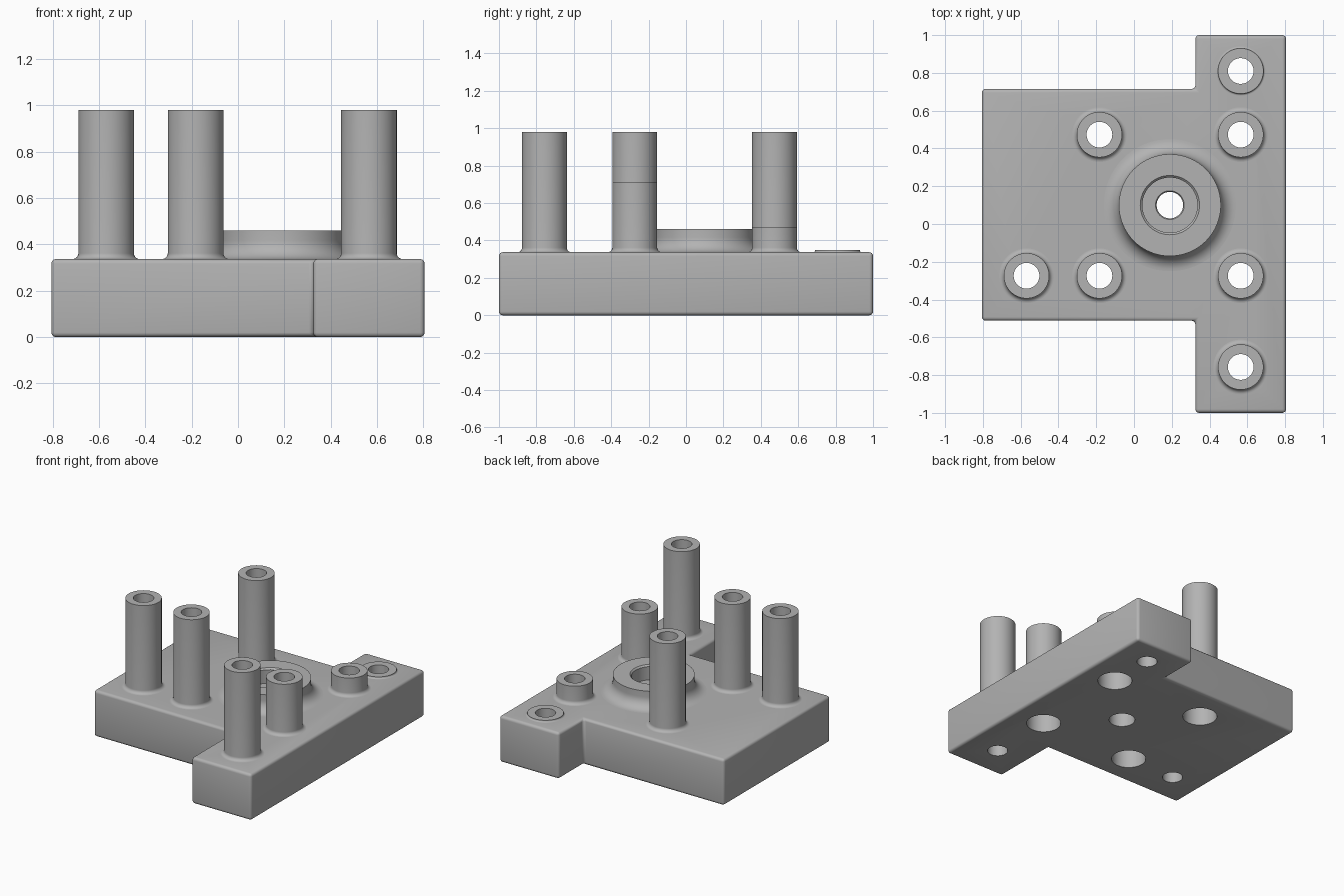
import bpy, bmesh
from math import cos, sin, pi, radians

if "Cube" in bpy.data.objects:
    bpy.data.objects.remove(bpy.data.objects["Cube"], do_unlink=True)

PLATE_TOP = 0.337
SIDES = 64
BORE = 0.068

grey = bpy.data.materials.new("plain grey")
grey.use_nodes = True
grey.diffuse_color = (0.45, 0.45, 0.45, 1)
grey.node_tree.nodes["Principled BSDF"].inputs["Base Color"].default_value = grey.diffuse_color


def finish(name, bm):
    bmesh.ops.recalc_face_normals(bm, faces=bm.faces)
    mesh = bpy.data.meshes.new(name)
    bm.to_mesh(mesh)
    bm.free()
    mesh.materials.append(grey)
    obj = bpy.data.objects.new(name, mesh)
    bpy.context.collection.objects.link(obj)
    return obj


def smooth(obj):
    bpy.ops.object.select_all(action='DESELECT')
    obj.select_set(True)
    bpy.context.view_layer.objects.active = obj
    bpy.ops.object.shade_smooth_by_angle(angle=radians(35))


def lathe(bm, profile, x, y, capped=False):
    """Turn a (radius, z) profile about a vertical axis at x, y."""
    rings = [[bm.verts.new((x + r * cos(2 * pi * i / SIDES), y + r * sin(2 * pi * i / SIDES), z))
              for i in range(SIDES)] for r, z in profile]
    for a, b in zip(rings, rings[1:]):
        for i in range(SIDES):
            j = (i + 1) % SIDES
            bm.faces.new((a[i], a[j], b[j], b[i]))
    if capped:
        bm.faces.new(rings[0])
        bm.faces.new(rings[-1])


def flare(radius, size, steps=8):
    """Concave fillet from the plate surface up to a cylinder wall."""
    angles = [pi / 2 * i / steps for i in range(steps + 1)]
    return [(radius + size * (1 - sin(a)), PLATE_TOP + size * (1 - cos(a))) for a in angles]


# Base plate: square body with a long arm along its left side
outline = [(-0.805, -0.512), (0.325, -0.512), (0.325, -1), (0.805, -1),
           (0.805, 1), (0.325, 1), (0.325, 0.715), (-0.805, 0.715)]
bm = bmesh.new()
bottom = bm.faces.new([bm.verts.new((x, y, 0)) for x, y in outline])
top = bmesh.ops.extrude_face_region(bm, geom=[bottom])["geom"]
bmesh.ops.translate(bm, verts=[v for v in top if isinstance(v, bmesh.types.BMVert)],
                    vec=(0, 0, PLATE_TOP))
bmesh.ops.recalc_face_normals(bm, faces=bm.faces)
bmesh.ops.bevel(bm, geom=bm.edges[:], offset=0.02, segments=4, profile=0.5, affect='EDGES')
plate = finish("base_plate", bm)

# Posts: name, x, y, top height, wide socket underneath
posts = [("back_arm_collar", 0.565, 0.81, 0.35, False),
         ("back_left_short_post", 0.565, 0.473, 0.47, True),
         ("back_middle_post", -0.183, 0.473, 0.98, True),
         ("front_right_post", -0.569, -0.274, 0.98, False),
         ("front_middle_post", -0.183, -0.274, 0.98, True),
         ("front_left_post", 0.565, -0.274, 0.71, True),
         ("front_arm_post", 0.565, -0.757, 0.98, False)]
cutter_bm = bmesh.new()
for name, x, y, height, wide in posts:
    bm = bmesh.new()
    size = min(0.025, height - PLATE_TOP - 0.002)
    lathe(bm, flare(0.12, size) + [(0.12, height), (BORE, height), (BORE, PLATE_TOP)], x, y)
    smooth(finish(name, bm))
    hole = [(BORE, -0.1), (BORE, 0.5)]
    if wide:
        hole = [(0.115, -0.1), (0.115, 0.22), (BORE, 0.22), (BORE, 0.5)]
    lathe(cutter_bm, hole, x, y, capped=True)

# Central boss with a counterbored recess
bx, by, boss_top, floor = 0.19, 0.1, 0.46, 0.352
bm = bmesh.new()
lathe(bm, flare(0.27, 0.08, 10) + [(0.27, boss_top), (0.157, boss_top), (0.146, boss_top - 0.011),
      (0.146, floor), (0.076, floor), (BORE + 0.002, floor - 0.008), (BORE + 0.002, PLATE_TOP)], bx, by)
smooth(finish("central_boss", bm))
lathe(cutter_bm, [(0.087, -0.1), (0.087, 0.2), (BORE + 0.002, 0.22), (BORE + 0.002, 0.5)],
      bx, by, capped=True)

# Drill the plate
cutter = finish("hole_cutter", cutter_bm)
cutter.hide_render = True
drill = plate.modifiers.new("holes", 'BOOLEAN')
drill.operation = 'DIFFERENCE'
drill.solver = 'EXACT'
drill.object = cutter
bpy.context.view_layer.objects.active = plate
bpy.ops.object.modifier_apply(modifier=drill.name)
bpy.data.objects.remove(cutter, do_unlink=True)
smooth(plate)
